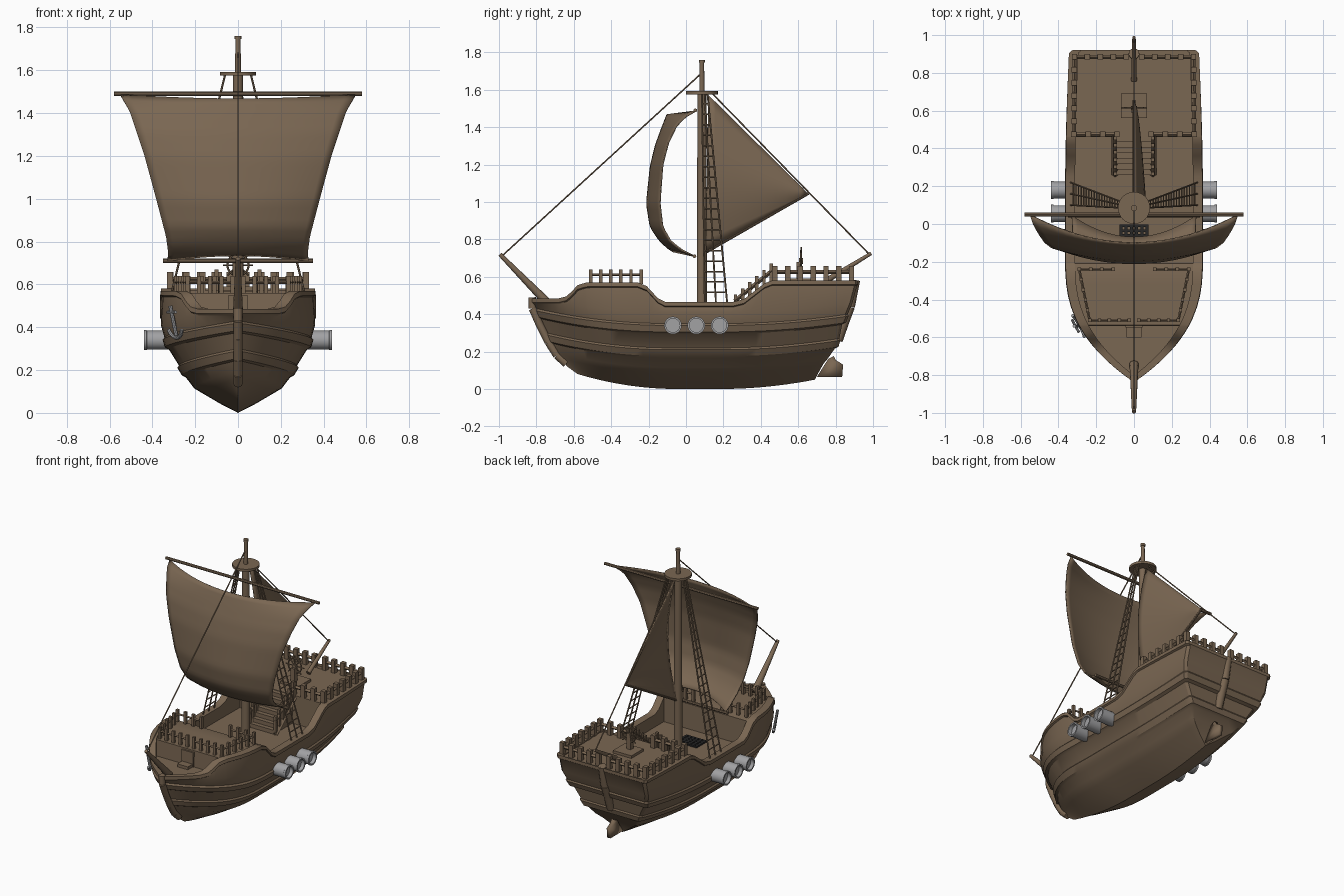
import bpy, bmesh, math
from mathutils import Vector, Matrix

if "Cube" in bpy.data.objects:
    bpy.data.objects.remove(bpy.data.objects["Cube"])

def material(name, rgb):
    m = bpy.data.materials.new(name)
    m.diffuse_color = (*rgb, 1)
    m.use_nodes = True
    m.node_tree.nodes["Principled BSDF"].inputs["Base Color"].default_value = m.diffuse_color
    return m

WOOD = material("brown wood", (0.195, 0.135, 0.085))
METAL = material("grey metal", (0.36, 0.36, 0.37))
DARK = material("dark iron", (0.02, 0.02, 0.02))

def lerp(table, x):
    """Piecewise linear interpolation."""
    for (x0, v0), (x1, v1) in zip(table, table[1:]):
        if x <= x1:
            f = max(0, (x - x0) / (x1 - x0))
            return v0 + (v1 - v0) * f
    return table[-1][1]

class Part:
    """Collects simple shapes into one object."""
    def __init__(self):
        self.bm = bmesh.new()

    def rod(self, a, b, r, r2=None, seg=8):
        a, b = Vector(a), Vector(b)
        q = (b - a).to_track_quat('Z', 'Y').to_matrix().to_4x4()
        bmesh.ops.create_cone(self.bm, cap_ends=True, segments=seg, radius1=r,
                              radius2=r if r2 is None else r2, depth=(b - a).length,
                              matrix=Matrix.Translation((a + b) / 2) @ q)

    def box(self, c, size):
        bmesh.ops.create_cube(self.bm, size=1, matrix=Matrix.Translation(c) @ Matrix.Diagonal((*size, 1)))

    def grid(self, rows):
        vs = [[self.bm.verts.new(p) for p in row] for row in rows]
        for r0, r1 in zip(vs, vs[1:]):
            for i in range(len(r0) - 1):
                self.bm.faces.new((r0[i], r0[i + 1], r1[i + 1], r1[i]))

    def done(self, name, mat, thick=0):
        bmesh.ops.remove_doubles(self.bm, verts=self.bm.verts, dist=1e-5)
        bmesh.ops.recalc_face_normals(self.bm, faces=self.bm.faces)
        me = bpy.data.meshes.new(name)
        self.bm.to_mesh(me)
        me.materials.append(mat)
        ob = bpy.data.objects.new(name, me)
        bpy.context.collection.objects.link(ob)
        if thick:
            s = ob.modifiers.new("thickness", 'SOLIDIFY')
            s.thickness, s.offset = thick, 0

# Hull: stations along y, each with a stepped plank profile, cap rail and deck
SHEER = [(-.84, .485), (-.66, .485), (-.63, .5), (-.58, .555), (-.53, .57), (-.26, .57), (-.21, .55),
         (-.15, .485), (-.11, .465), (.25, .465), (.31, .48), (.42, .565), (.46, .58), (.93, .58)]
# height, half width, bow y, stern y
LEVELS = [(0, 0, -.58, .69), (.04, .078, -.635, .71), (.085, .155, -.67, .735), (.115, .205, -.695, .76),
          (.165, .243, -.72, .795), (.175, .262, -.74, .815), (.21, .283, -.75, .825), (.22, .275, -.745, .82),
          (.295, .322, -.775, .835), (.305, .341, -.795, .855), (.34, .352, -.81, .87), (.35, .343, -.80, .865),
          (.41, .36, -.825, .89), (None, .355, -.832, .915), (None, .365, -.838, .92), (None, .362, -.838, .92)]
Y0, Y1 = -.838, .92

def plan(s, t):
    u = min(1, s / .37)
    v = max(0, (s - .55) / .45)
    w = (1 - (1 - u) ** 2.6) * (1 - (.05 + .2 * (1 - t)) * v * v)
    return w * (.95 if s > .999 else 1)

def deck_z(y):
    return .45 if y < -.538 else .56 if y < -.208 else .38 if y < .462 else .572

STATIONS = [Y0, -.83, -.815, -.79, -.76, -.72, -.68, -.64, -.61, -.58, -.54, -.536, -.5, -.44, -.38, -.32, -.26, -.21,
            -.206, -.18, -.15, -.11, -.05, .05, .15, .25, .31, .36, .42, .46, .464, .52, .6, .7, .8, .87, .905, Y1]

def section(y):
    s = (y - Y0) / (Y1 - Y0)
    rise = .08 * max(0, 1 - s / .42) ** 2 + .05 * max(0, (s - .6) / .4) ** 2
    top, pts = lerp(SHEER, y), []
    for i, (z, w, b, e) in enumerate(LEVELS):
        z = top - (.028, .022, 0)[i - 13] if z is None else min(z + rise, top - .032)
        pts.append((w * plan(s, i / 15), b + (e - b) * s, z))
    inner, floor = max(0, .362 * plan(s, 1) - .05), min(top, deck_z(y))
    return pts + [(inner, y, top), (inner, y, floor), (0, y, floor)]

hull = Part()
for side in (1, -1):
    hull.grid([[(side * x, y, z) for x, y, z in section(y)] for y in STATIONS])
    stern = section(Y1)[:len(LEVELS)]       # stepped transom
    hull.grid([[(side * x * f, y, z) for x, y, z in stern] for f in (1, .5, 0)])
bmesh.ops.dissolve_degenerate(hull.bm, dist=1e-5, edges=hull.bm.edges)
hull.done("hull", WOOD)

# Stem post, stern post and rudder
post = Part()
STEM = [(-.822, .49), (-.82, .43), (-.785, .35), (-.735, .25), (-.69, .18), (-.64, .135)]
for (ya, za), (yb, zb) in zip(STEM, STEM[1:]):
    post.rod((0, ya, za), (0, yb, zb), .021, seg=12)
STERN = [(.903, .583), (.875, .44), (.845, .36), (.81, .26)]
for (ya, za), (yb, zb) in zip(STERN, STERN[1:]):
    post.rod((0, ya, za), (0, yb, zb), .028, seg=12)
post.done("stem_and_stern_posts", WOOD)
rudder = Part()
rudder.grid([[(0, .70, .065), (0, .835, .065)], [(0, .76, .16), (0, .84, .13)], [(0, .79, .175), (0, .80, .155)]])
rudder.done("rudder", WOOD, .025)

# Deck railings: posts with a rail between corner points
def railing(name, runs, z, h, w, gap):
    p = Part()
    for a, b in runs:
        for sx in (1, -1):
            A, B = Vector((sx * a[0], a[1], z)), Vector((sx * b[0], b[1], z))
            n = max(1, round((B - A).length / gap))
            for i in range(n + 1):
                p.box(A.lerp(B, i / n) + Vector((0, 0, h / 2)), (w, w, h))
            up = Vector((0, 0, h * .62))
            p.rod(A + up, B + up, w * .38, seg=4)
    p.done(name, WOOD)

railing("foredeck_railing", [((.025, -.51), (.235, -.51)), ((.235, -.51), (.29, -.24)), ((.29, -.24), (.11, -.24))],
        .56, .08, .018, .055)
railing("quarterdeck_railing", [((.04, .885), (.315, .885)), ((.315, .885), (.318, .475)), ((.318, .475), (.09, .475))],
        .57, .088, .029, .072)

# Stairs with sloping side rails
stairs = Part()
for i in range(7):
    stairs.box((0, .275 + i * .029, .38 + (i + 1) * .0135), (.18, .03, (i + 1) * .027))
for x in (-.1, .1):
    for i in range(6):
        stairs.box((x, .265 + i * .038, .44 + i * .033), (.018, .018, .13))
    stairs.rod((x, .26, .47), (x, .47, .64), .011, seg=4)
    stairs.rod((x, .26, .38), (x, .47, .56), .018, seg=4)
stairs.done("stairs", WOOD)

# Door in the foredeck bulkhead
door = Part()
door.box((0, -.543, .5), (.09, .012, .1))
door.box((0, -.57, .462), (.08, .06, .02))
door.done("door", WOOD)

# Deck grating: crossed bars over the wooden deck
grating = Part()
for i in range(6):
    grating.box((-.07 + i * .028, -.06, .384), (.016, .11, .012))
for i in range(5):
    grating.box((0, -.11 + i * .025, .383), (.156, .014, .012))
grating.done("deck_grating", DARK)

# Steering wheel on its stand
wheel = Part()
wheel.box((0, .625, .58), (.14, .13, .02))
wheel.box((0, .605, .63), (.03, .03, .1))
wheel.rod((0, .625, .685), (0, .605, .685), .016)
ring = [Vector((.05 * math.cos(k * math.pi / 8), .615, .69 + .05 * math.sin(k * math.pi / 8))) for k in range(16)]
hub = Vector((0, .615, .69))
for k in range(16):
    wheel.rod(ring[k - 1], ring[k], .005, seg=6)
    if k % 2 == 0:
        wheel.rod(hub, hub + (ring[k] - hub) * 1.4, .004, seg=6)
wheel.done("steering_wheel", WOOD)

# Mast with lookout platform, yards, bowsprit and stern boom
MY = .085
mast = Part()
mast.rod((0, MY, .37), (0, MY, 1.58), .027, .024, 16)
mast.rod((0, MY, 1.58), (0, MY, 1.75), .014, .012, 12)
mast.rod((0, MY, 1.745), (0, MY, 1.76), .016, seg=12)
mast.done("mast", WOOD)
nest = Part()
nest.rod((0, MY, 1.575), (0, MY, 1.592), .085, seg=32)
nest.done("lookout_platform", WOOD)
spars = Part()
spars.rod((-.58, .05, 1.49), (.58, .05, 1.49), .01)
spars.rod((-.35, .045, .71), (.35, .045, .71), .01)
spars.rod((0, -.74, .46), (0, -.995, .72), .024, .011, 12)
spars.rod((0, .76, .585), (0, .99, .725), .015, .009, 12)
spars.rod((0, .08, .715), (0, .655, 1.045), .007)
spars.done("yards_and_booms", WOOD)

# Square main sail: curved side edges and forward belly
EDGE = [(0, 0), (.04, .055), (.1, .10), (.22, .145), (.37, .175), (.63, .19), (.8, .175), (.9, .13), (.96, .07), (1, .005)]
BELLY = [(0, .15), (.1, .18), (.22, .213), (.37, .24), (.63, .26), (.8, .24), (.9, .195), (.96, .155), (1, .12)]
WIDTH = [(0, .55), (.1, .505), (.37, .435), (.63, .38), (.85, .335), (.95, .325), (1, .33)]
sail = Part()
rows = []
for j in range(29):
    v = j / 28
    e, c, w = lerp(EDGE, v), lerp(BELLY, v), lerp(WIDTH, v)
    rows.append([(w * u, .05 - e - (c - e) * (1 - u * u),
                  1.485 - .775 * v + (1 - u * u) * (.025 * v ** 6 - .018 * (1 - v)))
                 for u in [k / 12 - 1 for k in range(25)]])
sail.grid(rows)
sail.done("square_sail", WOOD, .008)

# Triangular aft sail bulging sideways
aft = Part()
top, low, clew = Vector((0, .12, 1.57)), Vector((0, .105, .73)), Vector((0, .65, 1.045))
rows = []
for j in range(15):
    f = j / 14
    a, b = top.lerp(clew, f), low.lerp(clew, f)
    rows.append([a.lerp(b, k / 12) + Vector((.06 * math.sin(math.pi * k / 12) * (1 - f) ** .6, 0, 0)) for k in range(13)])
aft.grid(rows)
aft.done("aft_sail", WOOD, .008)

# Stays and shroud ladders
ropes = Part()
ropes.rod((0, -.985, .71), (0, MY, 1.69), .004, seg=6)
ropes.rod((0, .98, .72), (0, .13, 1.59), .004, seg=6)
for sx in (1, -1):
    tops = [Vector((sx * .06, y, 1.58)) for y in (.085, .1, .115)]
    feet = [Vector((sx * .335, y, .46)) for y in (.10, .16, .22)]
    for a, b in zip(tops, feet):
        ropes.rod(a, b, .005, seg=6)
    for i in range(1, 20):
        ropes.rod(tops[0].lerp(feet[0], i / 20), tops[2].lerp(feet[2], i / 20), .004, seg=6)
ropes.done("rigging", WOOD)

# Cannons: hollow barrels on both sides
BARREL = [(.044, .315), (.044, .36), (.044, .425), (.047, .427), (.047, .44), (.037, .44), (.037, .415), (0, .415)]
for sx, side in ((1, "right"), (-1, "left")):
    guns = Part()
    for y in (-.07, .055, .18):
        guns.grid([[(sx * x, y + r * math.cos(k * math.pi / 12), .34 + r * math.sin(k * math.pi / 12))
                    for r, x in BARREL] for k in range(25)])
    guns.done(side + "_cannons", METAL)

# Anchor hung on the left bow
anchor = Part()
P = lambda d, z: (-.306 - .2 * (z - .45) + d * .55, -.54 - d, z)
anchor.rod(P(0, .36), P(0, .5), .009)
anchor.rod(P(-.035, .47), P(.035, .47), .007)
arms = [P(.06 * math.sin(t), .41 - .06 * math.cos(t)) for t in [k * .3 - 1.2 for k in range(9)]]
for a, b in zip(arms, arms[1:]):
    anchor.rod(a, b, .009)
anchor.done("anchor", METAL)

# Smooth shading with sharp edges kept
for ob in bpy.context.scene.objects:
    ob.select_set(True)
    bpy.context.view_layer.objects.active = ob
bpy.ops.object.shade_smooth_by_angle(angle=math.radians(32))
